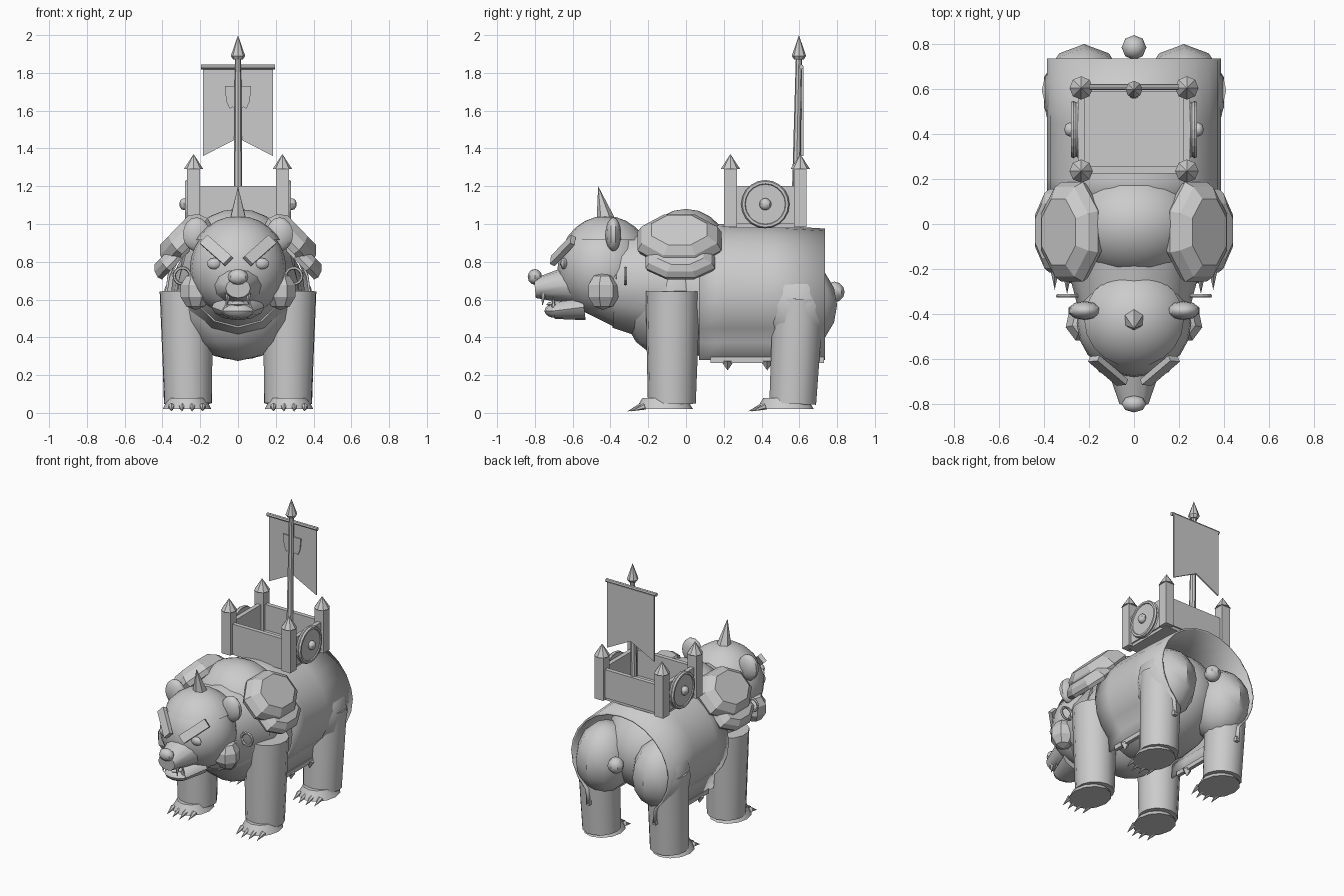
import bpy, bmesh, math
from mathutils import Vector, Matrix

if "Cube" in bpy.data.objects:
    bpy.data.objects.remove(bpy.data.objects["Cube"])


def finish(name, bm, angle=None):
    me = bpy.data.meshes.new(name)
    bmesh.ops.recalc_face_normals(bm, faces=bm.faces)
    bm.to_mesh(me)
    bm.free()
    ob = bpy.data.objects.new(name, me)
    bpy.context.collection.objects.link(ob)
    if angle:
        bpy.ops.object.select_all(action='DESELECT')
        ob.select_set(True)
        bpy.context.view_layer.objects.active = ob
        bpy.ops.object.shade_smooth_by_angle(angle=math.radians(angle))
    return ob


def ball(name, c, r, seg=16, rings=10, rot=None, angle=40):
    bm = bmesh.new()
    bmesh.ops.create_uvsphere(bm, u_segments=seg, v_segments=rings, radius=1)
    m = Matrix.Translation(c) @ (rot or Matrix()) @ Matrix.Diagonal((*r, 1))
    bm.transform(m)
    return finish(name, bm, angle)


def taper(name, a, b, r1, r2, seg=8, squash=(1, 1), angle=40):
    """Cone or cylinder running from a to b."""
    a, b = Vector(a), Vector(b)
    d = b - a
    bm = bmesh.new()
    bmesh.ops.create_cone(bm, cap_ends=True, segments=seg, radius1=r1,
                          radius2=r2, depth=d.length)
    q = d.to_track_quat('Z', 'Y').to_matrix().to_4x4()
    bm.transform(Matrix.Translation((a + b) / 2) @ q @ Matrix.Diagonal((*squash, 1, 1)))
    return finish(name, bm, angle)


def box(name, c, s, rot=None):
    bm = bmesh.new()
    bmesh.ops.create_cube(bm, size=1)
    bm.transform(Matrix.Translation(c) @ (rot or Matrix()) @ Matrix.Diagonal((*s, 1)))
    return finish(name, bm)


def plate(name, pts, y, t):
    """Flat outline in the xz plane, thickened along y."""
    bm = bmesh.new()
    f = bm.faces.new([bm.verts.new((x, y, z)) for x, z in pts])
    ex = bmesh.ops.extrude_face_region(bm, geom=[f])
    bmesh.ops.translate(bm, vec=(0, t, 0),
                        verts=[v for v in ex['geom'] if isinstance(v, bmesh.types.BMVert)])
    return finish(name, bm)


def ring(name, c, R, r, axis, seg=14):
    bpy.ops.mesh.primitive_torus_add(
        location=c, major_radius=R, minor_radius=r, major_segments=seg, minor_segments=6,
        rotation=Vector(axis).to_track_quat('Z', 'Y').to_euler())
    bpy.context.object.name = name


# Torso, shoulder hump, chest and neck
ball('torso', (0, .22, .63), (.355, .46, .35), 20, 14)
ball('chest', (0, -.06, .62), (.33, .29, .345), 12, 8)
ball('shoulder_hump', (0, 0, .79), (.30, .25, .29), 20, 12)
taper('neck', (0, -.10, .68), (0, -.37, .70), .32, .25, 12)
taper('neck_ruff', (0, -.37, .70), (0, -.55, .70), .25, .16, 12)
ball('tail', (0, .785, .64), (.055, .055, .055), 8, 6)

# Draped blanket: arched section swept along the back, open underneath
prof = [(.26, .28)] + [(.38 * math.cos(math.radians(t)), .63 + .36 * math.sin(math.radians(t)))
                       for t in range(-45, 226, 15)] + [(-.26, .28)]
bm = bmesh.new()
rows = []
for y, dz in ((.07, 0), (.2, .005), (.45, -.003), (.735, -.02)):
    rows.append([bm.verts.new((x, y, z + (dz if z > .7 else 0))) for x, z in prof])
for p, q in zip(rows, rows[1:]):
    for i in range(len(prof) - 1):
        bm.faces.new((p[i], p[i + 1], q[i + 1], q[i]))
blanket = finish('blanket', bm, 40)
sol = blanket.modifiers.new('thickness', 'SOLIDIFY')
sol.thickness = .012
sol.offset = 0

for s, side in ((1, 'right'), (-1, 'left')):
    # Blanket hem and its points
    box(f'hem_{side}', (s * .26, .43, .28), (.025, .6, .03))
    for y in (.22, .43, .64):
        taper(f'hem_point_{side}', (s * .26, y, .275), (s * .26, y, .225), .035, 0, 4)

    # Haunch and legs with paws and claws
    ball(f'haunch_{side}', (s * .222, .585, .57), (.188, .215, .24), 10, 8)
    for nm, yt, yb, top, rt in (('front', -.07, -.075, .645, .145), ('rear', .595, .565, .605, .138)):
        taper(f'{nm}_leg_{side}', (s * .265, yb, .05), (s * .272, yt, top), .127, rt, 14)
        yp = yb - .04
        taper(f'{nm}_paw_{side}', (s * .27, yp, .02), (s * .27, yp, .08),
              .152, .115, 12, (.85, 1))
        for i in range(4):
            x = s * .27 + (i - 1.5) * .055
            y = yp - .13 + abs(i - 1.5) * .018
            taper(f'{nm}_claw_{side}', (x, y, .035), (x, y - .075, .008), .018, 0, 6)

    # Layered shoulder guards, leaning outward
    lean = Matrix.Rotation(s * math.radians(46), 4, 'Y')
    for nm, c, w, l, t in (('upper', (.275, -.035, .91), .18, .24, .085),
                           ('lower', (.345, -.03, .80), .125, .20, .06)):
        bm = bmesh.new()
        loops = []
        for h, k in ((-.4, .93), (0, 1), (.55, .9), (1, .66)):
            loops.append([bm.verts.new((w * k * math.cos(a), l * k * math.sin(a), t * h))
                          for a in [(i + .5) * math.pi / 4 for i in range(8)]])
        for p, q in zip(loops, loops[1:]):
            for i in range(8):
                j = (i + 1) % 8
                bm.faces.new((p[i], p[j], q[j], q[i]))
        bm.faces.new(loops[0])
        bm.faces.new(loops[-1])
        bm.transform(Matrix.Translation((s * c[0], c[1], c[2])) @ lean)
        finish(f'{nm}_shoulder_guard_{side}', bm)

    # Face details
    ball(f'ear_{side}', (s * .22, -.385, .945), (.075, .042, .09), 10, 8)
    ball(f'cheek_{side}', (s * .225, -.44, .645), (.085, .09, .10), 7, 5, angle=None)
    ball(f'eye_{side}', (s * .125, -.645, .79), (.04, .02, .03), 8, 6)
    tilt = (Matrix.Rotation(s * math.radians(22), 4, 'Z') @ Matrix.Rotation(math.radians(-25), 4, 'X')
            @ Matrix.Rotation(s * math.radians(-38), 4, 'Y'))
    box(f'brow_{side}', (s * .115, -.652, .86), (.20, .028, .06), tilt)
    taper(f'upper_fang_{side}', (s * .055, -.755, .635), (s * .055, -.76, .565), .016, 0, 6)
    taper(f'lower_fang_{side}', (s * .06, -.70, .555), (s * .06, -.705, .62), .014, 0, 6)
    ring(f'bridle_ring_{side}', (s * .295, -.32, .725), .043, .009, (0, 1, 0))

    # Round shield on the basket side
    taper(f'shield_{side}', (s * .25, .42, 1.105), (s * .275, .42, 1.105), .125, .11, 20)
    ring(f'shield_rim_{side}', (s * .27, .42, 1.105), .115, .013, (1, 0, 0), 20)
    ball(f'shield_boss_{side}', (s * .285, .42, 1.105), (.026, .032, .032), 8, 6)

    # Basket side wall and corner posts
    box(f'basket_wall_{side}', (s * .235, .42, 1.10), (.03, .36, .20))
    for y in (.235, .605):
        box(f'basket_post_{side}', (s * .235, y, 1.14), (.068, .068, .31))
        taper(f'post_cap_{side}', (s * .235, y, 1.29), (s * .235, y, 1.37), .052, 0, 8, angle=None)

# Head, helmet and muzzle
ball('head', (0, -.44, .765), (.255, .24, .255), 20, 14)
bm = bmesh.new()
bmesh.ops.create_uvsphere(bm, u_segments=20, v_segments=14, radius=1)
bm.transform(Matrix.Translation((0, -.425, .775)) @ Matrix.Diagonal((.262, .25, .268, 1)))
bmesh.ops.bisect_plane(bm, geom=bm.verts[:] + bm.edges[:] + bm.faces[:],
                       plane_co=(0, 0, .915), plane_no=(0, 0, 1), clear_inner=True)
bmesh.ops.holes_fill(bm, edges=[e for e in bm.edges if e.is_boundary])
finish('helmet', bm, 40)
taper('helmet_spike', (0, -.425, 1.02), (0, -.465, 1.2), .05, 0, 6, angle=None)
taper('muzzle', (0, -.58, .68), (0, -.80, .66), .14, .065, 12, (1, .8))
ball('nose', (0, -.80, .72), (.055, .038, .042), 8, 6)
taper('lower_jaw', (0, -.54, .56), (0, -.70, .54), .14, .085, 12, (1, .5))
ball('chin', (0, -.69, .54), (.085, .06, .038), 10, 6)
ball('tongue', (0, -.66, .575), (.05, .08, .02), 8, 6)

# Basket floor and end walls
box('basket_floor', (0, .42, 1.0), (.48, .38, .04))
for y, nm in ((.24, 'front'), (.605, 'back')):
    box(f'basket_wall_{nm}', (0, y, 1.10), (.44, .03, .20))

# Banner: pole, spearhead, crossbar, swallowtail cloth and blank crest
taper('banner_pole', (0, .58, 1.0), (0, .598, 1.9), .024, .016, 8)
taper('spearhead_base', (0, .598, 1.87), (0, .598, 1.89), .025, .038, 8, angle=None)
taper('spearhead', (0, .598, 1.89), (0, .598, 2.0), .038, 0, 8, angle=None)
taper('banner_crossbar', (-.197, .61, 1.832), (.197, .61, 1.832), .013, .013, 8)
plate('banner_cloth', [(-.185, 1.825), (.185, 1.825), (.185, 1.36), (0, 1.455), (-.185, 1.36)], .612, .01)
plate('banner_crest', [(-.07, 1.73), (.07, 1.73), (.062, 1.65), (.045, 1.61), (.03, 1.62),
                       (0, 1.60), (-.03, 1.62), (-.045, 1.61), (-.062, 1.65)], .603, .008)
